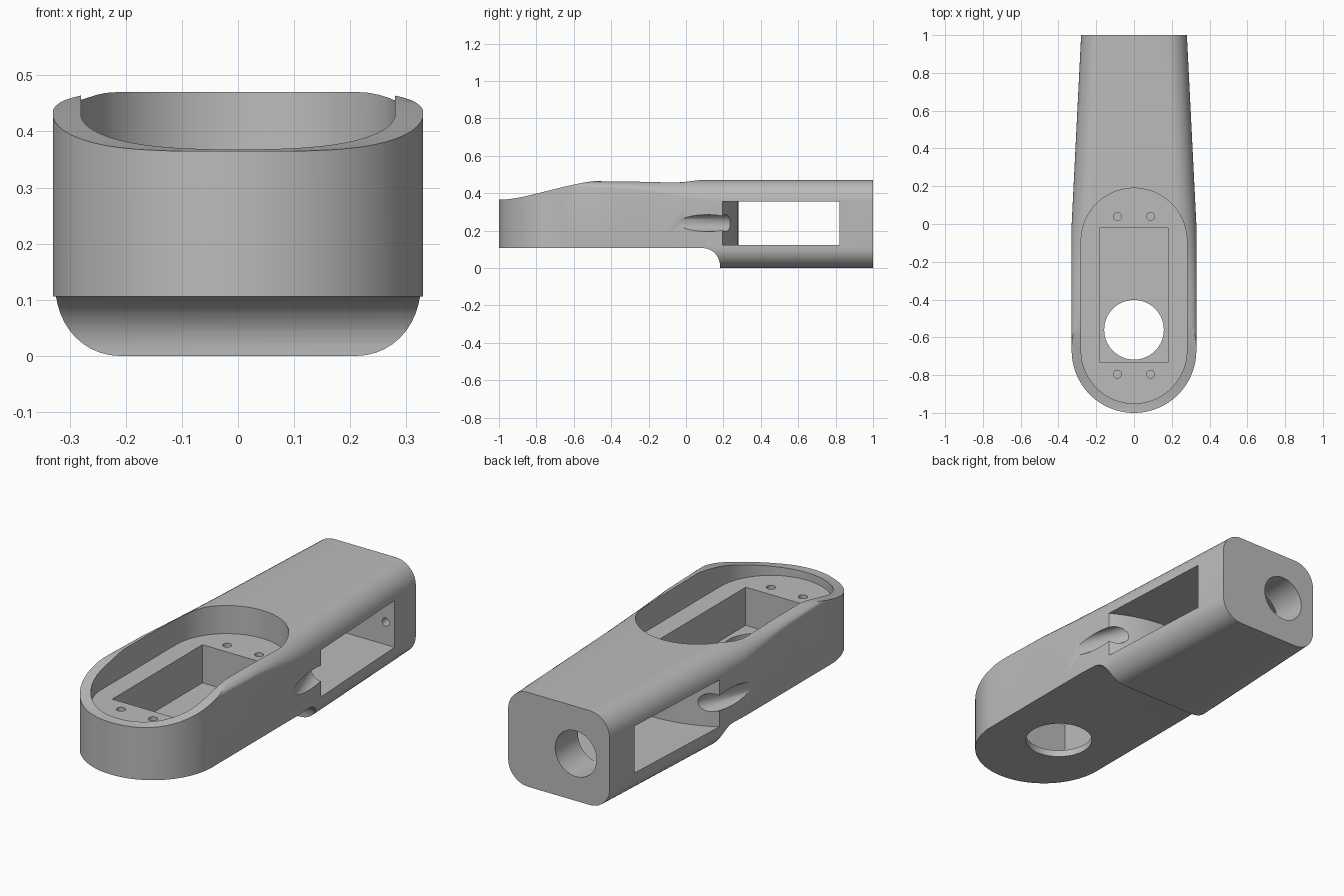
import bpy, bmesh, math
from mathutils import Vector

cube = bpy.data.objects.get("Cube")
if cube:
    bpy.data.objects.remove(cube, do_unlink=True)

grey = bpy.data.materials.new("plain grey")
grey.use_nodes = True
grey.diffuse_color = (0.5, 0.5, 0.5, 1)
grey.node_tree.nodes["Principled BSDF"].inputs["Base Color"].default_value = (0.5, 0.5, 0.5, 1)


def loft(name, rings):
    """Closed solid through a list of matching rings of points."""
    bm = bmesh.new()
    vs = [[bm.verts.new(p) for p in ring] for ring in rings]
    n = len(vs[0])
    for a, b in zip(vs, vs[1:]):
        for i in range(n):
            j = (i + 1) % n
            bm.faces.new((a[i], a[j], b[j], b[i]))
    bm.faces.new(vs[0])
    bm.faces.new(vs[-1])
    bmesh.ops.recalc_face_normals(bm, faces=bm.faces)
    mesh = bpy.data.meshes.new(name)
    bm.to_mesh(mesh)
    bm.free()
    mesh.materials.append(grey)
    ob = bpy.data.objects.new(name, mesh)
    bpy.context.collection.objects.link(ob)
    return ob


def prism_z(name, outline, z0, z1):
    return loft(name, [[(x, y, z) for x, y in outline] for z in (z0, z1)])


def prism_x(name, outline, half):
    return loft(name, [[(x, y, z) for y, z in outline] for x in (-half, half)])


def box(name, x0, x1, y0, y1, z0, z1):
    return prism_z(name, [(x0, y0), (x1, y0), (x1, y1), (x0, y1)], z0, z1)


def rod(name, start, end, r, n=32):
    start, end = Vector(start), Vector(end)
    q = (end - start).to_track_quat('Z', 'Y')
    ring = [q @ Vector((r * math.cos(t), r * math.sin(t), 0))
            for t in (2 * math.pi * i / n for i in range(n))]
    return loft(name, [[p + c for p in ring] for c in (start, end)])


def arc(cx, cy, rx, ry, a0, a1, n):
    out = []
    for i in range(n + 1):
        t = math.radians(a0 + (a1 - a0) * i / n)
        out.append((cx + rx * math.cos(t), cy + ry * math.sin(t)))
    return out


def section(y, w, rt):
    """Rounded cross-section with separate top corner height."""
    h, r = 0.47, 0.11
    pts = (arc(w - r, h - rt, r, rt, 0, 90, 10) + arc(r - w, h - rt, r, rt, 90, 180, 10)
           + arc(r - w, r, r, r, 180, 270, 10) + arc(w - r, r, r, r, 270, 360, 10))
    return [(x, y, z) for x, z in pts]


def boolean(target, tool, op='DIFFERENCE'):
    mod = target.modifiers.new("cut", 'BOOLEAN')
    mod.operation, mod.solver, mod.object = op, 'EXACT', tool
    bpy.context.view_layer.objects.active = target
    bpy.ops.object.modifier_apply(modifier=mod.name)
    bpy.data.objects.remove(tool, do_unlink=True)


# Arm body: tapered bar whose top rounding fades towards the front
body = loft("arm_body", [section(*s) for s in (
    (1, 0.28, 0.11), (0.2, 0.32, 0.11), (0, 0.33, 0.1), (-0.15, 0.33, 0.07),
    (-0.3, 0.33, 0.047), (-0.55, 0.33, 0.035), (-1.1, 0.33, 0.035))])

# Rounded front end
outline = arc(0, -0.67, 0.33, 0.33, 180, 360, 48) + [(0.33, 0), (0.33, 1.2), (-0.33, 1.2), (-0.33, 0)]
boolean(body, prism_z("front_outline", outline, -0.2, 0.8), 'INTERSECT')

# Raised underside with a concave step
under = [(-1.2, -0.1), (0.182, -0.1)] + arc(0.09, 0.01, 0.092, 0.096, 0, 90, 12) + [(-1.2, 0.106)]
boolean(body, prism_x("underside_cut", under, 0.6))

# Sloping top towards the front, a smooth S curve
slope = [(-1.1, 0.364), (-1, 0.365)]
for i in range(1, 25):
    t = i / 24
    slope.append((-1 + 0.62 * t, 0.365 + 0.107 * t ** 1.6 * (2.6 - 1.6 * t)
                  - 0.03 * t * (1 - t) ** 2))
boolean(body, prism_x("slope_cut", slope + [(-0.38, 0.8), (-1.1, 0.8)], 0.6))

# Slot-shaped top pocket, square recess and round floor hole
slot = arc(0, -0.67, 0.28, 0.28, 180, 360, 40) + arc(0, -0.09, 0.28, 0.28, 0, 180, 40)
boolean(body, prism_z("pocket_cut", slot, 0.33, 0.8))
boolean(body, box("recess_cut", -0.182, 0.182, -0.73, -0.02, 0.14, 0.5))
boolean(body, rod("floor_hole", (0, -0.56, -0.1), (0, -0.56, 0.25), 0.158, 40))

# Screw holes in the pocket floor
for x in (-0.088, 0.088):
    for y in (-0.795, 0.04):
        boolean(body, rod("screw_hole", (x, y, 0.2), (x, y, 0.4), 0.021, 16))

# Side window with a bowed front wall
window = arc(0, -0.36, 0.64, 0.64, 145, 35, 40) + [(0.5, 0.82), (-0.5, 0.82)]
boolean(body, prism_z("window_cut", window, 0.122, 0.355))

# Slanted wire grooves running into the window
for s in (-1, 1):
    boolean(body, rod("wire_groove", (s * 0.42, -0.15, 0.24), (s * 0.245, 0.33, 0.24), 0.045))

# Round rear opening and a small blind hole beside it
boolean(body, rod("rear_hole", (-0.093, 0.7, 0.235), (-0.093, 1.1, 0.235), 0.114, 40))
boolean(body, rod("small_hole", (0.24, 0.75, 0.235), (0.24, 0.92, 0.235), 0.02, 16))

bpy.ops.object.select_all(action='DESELECT')
body.select_set(True)
bpy.context.view_layer.objects.active = body
bpy.ops.object.shade_smooth_by_angle(angle=math.radians(30))
